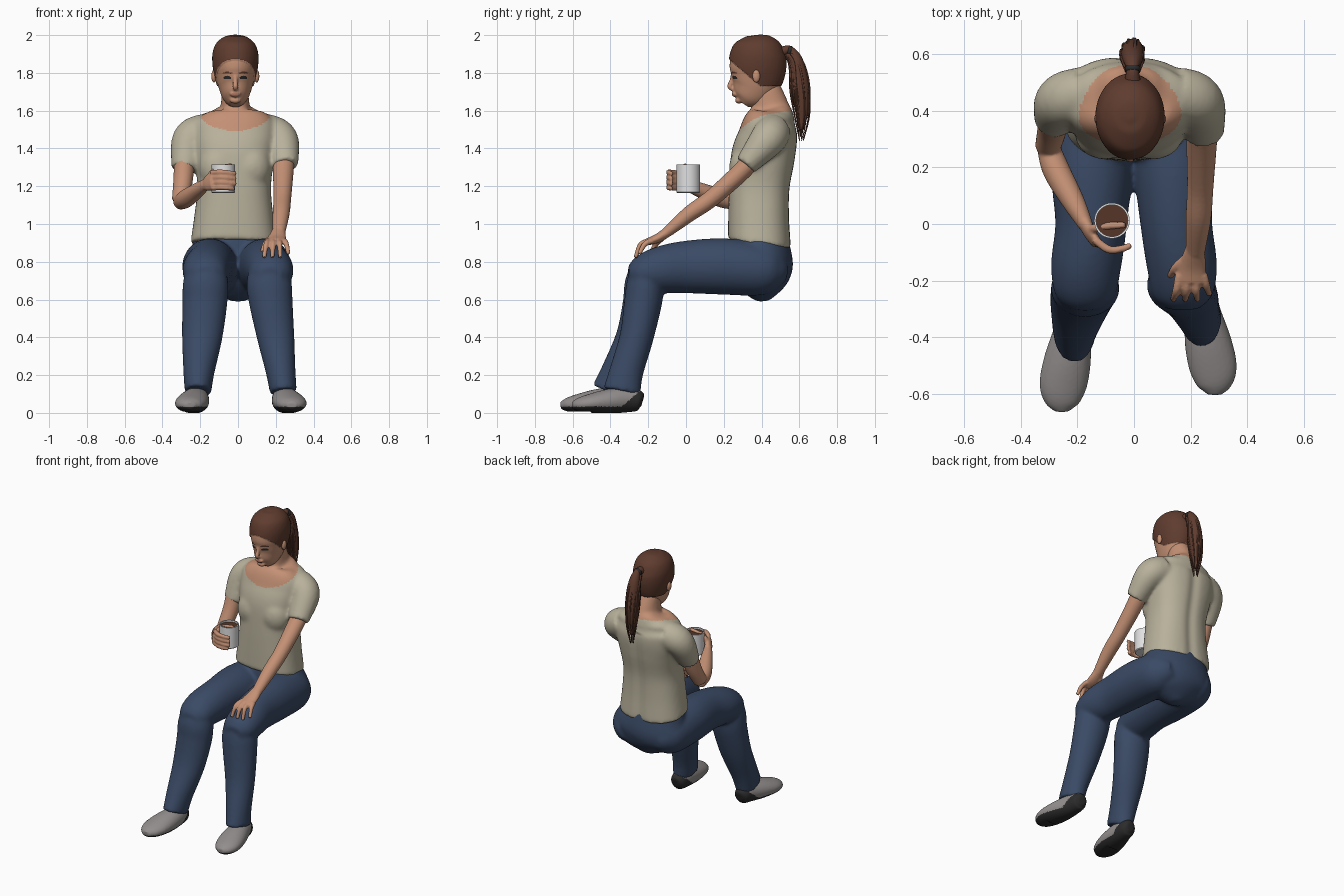
import bpy, bmesh, math, random
from mathutils import Vector, Matrix

random.seed(4)
cube = bpy.data.objects.get("Cube")
if cube:
    bpy.data.objects.remove(cube)


def material(name, r, g, b):
    m = bpy.data.materials.new(name)
    m.use_nodes = True
    m.diffuse_color = (r, g, b, 1)
    m.node_tree.nodes["Principled BSDF"].inputs["Base Color"].default_value = (r, g, b, 1)
    return m


skin = material("skin", .55, .28, .175)
shirt_cloth = material("shirt beige", .48, .44, .33)
denim = material("denim blue", .042, .068, .13)
hair = material("hair brown", .115, .045, .028)
shoe_grey = material("shoe grey", .29, .27, .265)
dark = material("sole dark", .025, .025, .026)
white = material("mug white", .75, .75, .75)
coffee_brown = material("coffee brown", .09, .035, .02)
lip = material("lip", .38, .17, .115)


def rounded(value, power):
    return math.copysign(abs(value) ** power, value)


def tube(bm, points, steps=6, sides=24, power=1):
    """Closed smooth tube through points (x, y, z, half width, half depth); power below 1 squares it."""
    pts = [Vector(p if len(p) == 5 else (*p, p[3])) for p in points]
    pts = [pts[0] * 2 - pts[1]] + pts + [pts[-1] * 2 - pts[-2]]
    path = []
    for i in range(1, len(pts) - 2):
        a, b, c, d = pts[i - 1:i + 3]
        for s in range(steps):
            t = s / steps
            path.append((b * 2 + (c - a) * t + (a * 2 - b * 5 + c * 4 - d) * t * t
                         + (b * 3 - a - c * 3 + d) * t ** 3) / 2)
    path.append(pts[-2])
    rings = []
    for i, p in enumerate(path):
        before, after = path[max(i - 1, 0)], path[min(i + 1, len(path) - 1)]
        along = Vector(after[:3]) - Vector(before[:3])
        along.normalize()
        side = Vector((1, 0, 0))
        side = (side - along * side.dot(along)).normalized()
        up = along.cross(side)
        ring = []
        for k in range(sides):
            t = math.tau * k / sides
            ring.append(bm.verts.new(Vector(p[:3]) + side * rounded(math.cos(t), power) * max(p[3], .002)
                                     + up * rounded(math.sin(t), power) * max(p[4], .002)))
        rings.append(ring)
    for lo, hi in zip(rings, rings[1:]):
        for k in range(sides):
            n = (k + 1) % sides
            bm.faces.new((lo[k], lo[n], hi[n], hi[k]))
    bm.faces.new(rings[0][::-1])
    bm.faces.new(rings[-1])


def ball(bm, centre, radii):
    bmesh.ops.create_icosphere(bm, subdivisions=3, radius=1,
                               matrix=Matrix.Translation(centre) @ Matrix.Diagonal((*radii, 1)))


def finish(name, bm, mats):
    bmesh.ops.recalc_face_normals(bm, faces=bm.faces)
    mesh = bpy.data.meshes.new(name)
    bm.to_mesh(mesh)
    bm.free()
    obj = bpy.data.objects.new(name, mesh)
    bpy.context.collection.objects.link(obj)
    for m in mats:
        mesh.materials.append(m)
    mesh.shade_smooth()
    return obj


def blend(name, bm, mats, voxel, smooth, rule=None, warp=None):
    """Fuse overlapping parts into one skin, then colour its faces by a rule."""
    obj = finish(name, bm, mats)
    fuse = obj.modifiers.new("fuse", 'REMESH')
    fuse.mode, fuse.voxel_size = 'VOXEL', voxel
    soft = obj.modifiers.new("soften", 'SMOOTH')
    soft.factor, soft.iterations = .5, smooth
    graph = bpy.context.evaluated_depsgraph_get()
    mesh = bpy.data.meshes.new_from_object(obj.evaluated_get(graph))
    obj.modifiers.clear()
    obj.data = mesh
    mesh.materials.clear()
    for m in mats:
        mesh.materials.append(m)
    for v in mesh.vertices:
        if warp:
            warp(v.co)
    for f in mesh.polygons:
        f.material_index = rule(f.center) if rule else 0
    mesh.shade_smooth()
    return obj


# Shirt with neck and shoulders
bm = bmesh.new()
tube(bm, [(-.024, .39, .895, .228, .168), (-.022, .386, 1.05, .208, .162), (-.02, .39, 1.2, .195, .162),
          (-.02, .408, 1.35, .212, .17), (-.02, .432, 1.45, .225, .16),
          (-.015, .446, 1.53, .215, .143), (-.015, .463, 1.59, .14, .108), (-.015, .46, 1.62, .07, .07)],
     sides=48, power=.82)
ball(bm, (-.015, .468, 1.55), (.21, .108, .06))
tube(bm, [(-.015, .455, 1.52, .11, .11), (-.015, .447, 1.61, .08, .102), (-.015, .42, 1.73, .068, .077)])
for x in (-.105, .07):
    ball(bm, (x, .32, 1.3), (.105, .092, .12))
tube(bm, [(.14, .465, 1.495, .095), (.225, .43, 1.445, .095), (.25, .315, 1.31, .07, .06)])
tube(bm, [(-.17, .465, 1.495, .095), (-.255, .435, 1.445, .095), (-.284, .362, 1.29, .07, .064)])


def neckline(c):
    return int(c.z > 1.5 + (c.y - .3) * .37 + 1.1 * (c.x + .01) ** 2)


def drape(co):
    # tilted hem and a crease along the spine
    if co.z < 1.1:
        co.z += (.39 - co.y) * .85 * (1.1 - co.z)
    if co.y > .45 and co.z < 1.5:
        co.y -= .012 * math.exp(-((co.x + .015) / .035) ** 2)


blend("shirt", bm, [shirt_cloth, skin], .011, 12, neckline, drape)

# Trousers: pelvis, thighs and shins
bm = bmesh.new()
tube(bm, [(-.022, .388, .95, .205, .145), (-.02, .39, .88, .228, .16), (-.01, .398, .77, .268, .169),
          (0, .405, .69, .225, .14), (0, .41, .63, .13, .085), (0, .415, .592, .03, .03)], sides=40)
# The y, z and radii of both thighs agree; only x and width differ
thigh = [(.53, .755, .05), (.48, .755, .1), (.4, .76, .139), (.2, .775, .149), (0, .772, .139),
         (-.15, .755, .122), (-.25, .735, .09), (-.298, .725, .05)]
right_x = [(-.12, .05), (-.13, .1), (-.14, .138), (-.15, .145), (-.152, .127), (-.17, .124), (-.172, .106), (-.172, .06)]
left_x = [(.11, .05), (.12, .1), (.13, .138), (.14, .141), (.15, .127), (.17, .124), (.172, .106), (.172, .06)]
for across in (right_x, left_x):
    tube(bm, [(x, y, z, a, b) for (x, a), (y, z, b) in zip(across, thigh)], sides=32)
shins = [
    [(-.168, -.2, .77, .105, .09), (-.172, -.225, .68, .12, .1), (-.176, -.235, .58, .119, .1),
     (-.19, -.28, .4, .107, .092), (-.207, -.355, .22, .083, .093), (-.212, -.398, .11, .07, .103)],
    [(.165, -.2, .77, .105, .09), (.165, -.215, .68, .12, .1), (.175, -.228, .58, .115, .1),
     (.2, -.262, .4, .099, .09), (.226, -.315, .22, .079, .09), (.24, -.34, .11, .071, .1)]]
for part in shins:
    tube(bm, part, sides=32)
blend("trousers", bm, [denim], .011, 8)

# Shoes: dark sole and heel, grey upper
for name, x, heel, lean in (("right_shoe", -.215, -.29, -.04), ("left_shoe", .24, -.23, .045)):
    bm = bmesh.new()
    tube(bm, [(x + lean * t, heel - d, z, a, b) for t, d, z, a, b in (
        (0, 0, .06, .025, .03), (0, .02, .065, .05, .055), (.1, .09, .07, .066, .068),
        (.5, .19, .06, .083, .064), (.9, .28, .05, .084, .05), (1, .34, .043, .063, .036),
        (1, .374, .04, .025, .018))])

    def flatten(co):
        co.z = max(co.z, 0 if co.y > -.5 else .008)

    def sole(c, heel=heel):
        return int(c.z < .034 + .85 * max(0, c.y - heel + .11))

    blend(name, bm, [shoe_grey, dark], .007, 3, sole, flatten)

# Left arm with the hand resting on the knee
bm = bmesh.new()
tube(bm, [(.245, .37, 1.37, .055, .05), (.24, .3, 1.285, .055, .05), (.235, .14, 1.14, .047, .046),
          (.228, .02, 1.055, .045, .042), (.217, -.1, .957, .034, .028)])
tube(bm, [(.217, -.08, .97, .033, .028), (.207, -.15, .925, .048, .024), (.202, -.205, .905, .052, .019)])
for k in range(4):
    x = .161 + k * .028
    tip = .138 + k * .043
    drop = .02 * (k == 3)
    tube(bm, [(x, -.18, .912, .016), ((x + tip) / 2, -.238 + drop, .893, .0145),
              (tip, -.268 + drop, .822 + drop, .011)], sides=12)
tube(bm, [(.19, -.12, .935, .02), (.148, -.155, .9, .016), (.127, -.185, .85, .011)], sides=12)
blend("left_arm", bm, [skin], .006, 3)

# Right arm bent, fingers wrapped round the mug
bm = bmesh.new()
tube(bm, [(-.282, .38, 1.37, .056), (-.29, .335, 1.24, .052), (-.304, .275, 1.125, .046)])
tube(bm, [(-.306, .28, 1.115, .04), (-.275, .19, 1.135, .048), (-.215, .08, 1.178, .04),
          (-.17, -.005, 1.21, .026, .03)])
tube(bm, [(-.175, .01, 1.205, .024, .03), (-.157, -.03, 1.22, .022, .046), (-.13, -.07, 1.23, .018, .05)])
for k in range(4):
    z = 1.19 + k * .027
    tube(bm, [(-.14, -.055, z, .015), (-.09, -.09, z + .004, .0145),
              (-.045, -.088, z, .013), (-.01 - .012 * (k == 0), -.075, z - .004, .011)], sides=12)
tube(bm, [(-.155, -.02, 1.235, .018), (-.138, -.015, 1.27, .016), (-.095, -.007, 1.298, .014),
          (-.03, -.004, 1.312, .011)], sides=12)
blend("right_arm", bm, [skin], .006, 3)

# Mug turned from a profile, and the drink inside
bm = bmesh.new()
profile = [(0, 1.165), (.058, 1.165), (.063, 1.17), (.063, 1.315), (.056, 1.315), (.056, 1.18), (0, 1.18)]
verts = [bm.verts.new((r, 0, z)) for r, z in profile]
edges = [bm.edges.new(pair) for pair in zip(verts, verts[1:])]
bmesh.ops.spin(bm, geom=verts + edges, cent=(0, 0, 0), axis=(0, 0, 1), angle=math.tau, steps=40)
bmesh.ops.remove_doubles(bm, verts=bm.verts, dist=.0002)
bmesh.ops.translate(bm, verts=bm.verts, vec=(-.078, .012, 0))
mug = finish("mug", bm, [white])
bpy.ops.object.select_all(action='DESELECT')
mug.select_set(True)
bpy.context.view_layer.objects.active = mug
bpy.ops.object.shade_smooth_by_angle()
bm = bmesh.new()
bmesh.ops.create_circle(bm, cap_ends=True, segments=40, radius=.0565,
                        matrix=Matrix.Translation((-.078, .012, 1.303)))
finish("coffee", bm, [coffee_brown])

# Head: face, nose, lips and scalp
MID = -.014
bm = bmesh.new()
tube(bm, [(MID, y, z, a, b) for y, z, a, b in (
    (.302, 1.638, .032, .034), (.322, 1.668, .064, .082), (.352, 1.72, .087, .117), (.371, 1.78, .103, .139),
    (.378, 1.84, .114, .147), (.382, 1.9, .115, .14), (.388, 1.95, .098, .115),
    (.39, 1.984, .058, .068), (.39, 1.995, .015, .02))], sides=40)
tube(bm, [(MID, .25, 1.8, .011), (MID, .241, 1.76, .011), (MID, .231, 1.728, .015, .013),
          (MID, .25, 1.712, .012)], sides=12)
ball(bm, (MID, .258, 1.686), (.03, .016, .014))
ball(bm, (MID, .28, 1.655), (.03, .02, .018))


def face_colour(c):
    x = abs(c.x - MID)
    if c.z > max(1.872 - .85 * (c.y - .235), 1.737):
        return 1
    if c.y < .29:
        if ((x - .042) / .021) ** 2 + ((c.z - 1.775) / .009) ** 2 < 1:
            return 2
        if .018 < x < .068 and abs(c.z - 1.801 + 4 * (x - .045) ** 2) < .004:
            return 1
        if (x / .028) ** 2 + ((c.z - 1.686) / .01) ** 2 < 1:
            return 3
    return 0


head = blend("head", bm, [skin, hair, dark, lip], .0055, 4, face_colour)
scalp = {i for f in head.data.polygons if f.material_index == 1 and (f.center.z > 1.83 or f.center.y > .29)
         for i in f.vertices}
for i in scalp:
    v = head.data.vertices[i]
    v.co += (v.co - Vector((MID, .38, 1.83))).normalized() * .007
bm = bmesh.new()
for s in (-1, 1):
    ball(bm, (MID + s * .113, .372, 1.783), (.014, .02, .034))
finish("ears", bm, [skin])

# Ponytail: a core, loose strands and a hair tie
bm = bmesh.new()
core = [(-.005, .5, 1.91, .03), (-.005, .55, 1.92, .022), (-.005, .585, 1.86, .036, .036),
        (-.005, .602, 1.74, .043, .05), (-.005, .613, 1.62, .034, .04), (-.005, .61, 1.5, .012, .012)]
tube(bm, core)
for n in range(22):
    t = random.uniform(0, math.tau)
    end = random.uniform(-.05, .06)
    strand = []
    for i, (x, y, z, *r) in enumerate(core[1:]):
        strand.append((x + math.cos(t) * r[0], y + math.sin(t) * r[-1], z + end * i / 4 - .02, .008 - .0015 * i))
    tube(bm, strand, sides=8)
finish("ponytail", bm, [hair])
bm = bmesh.new()
tube(bm, [(-.005, .54, 1.918, .027), (-.005, .556, 1.914, .028)], steps=2)
finish("hair_tie", bm, [dark])
